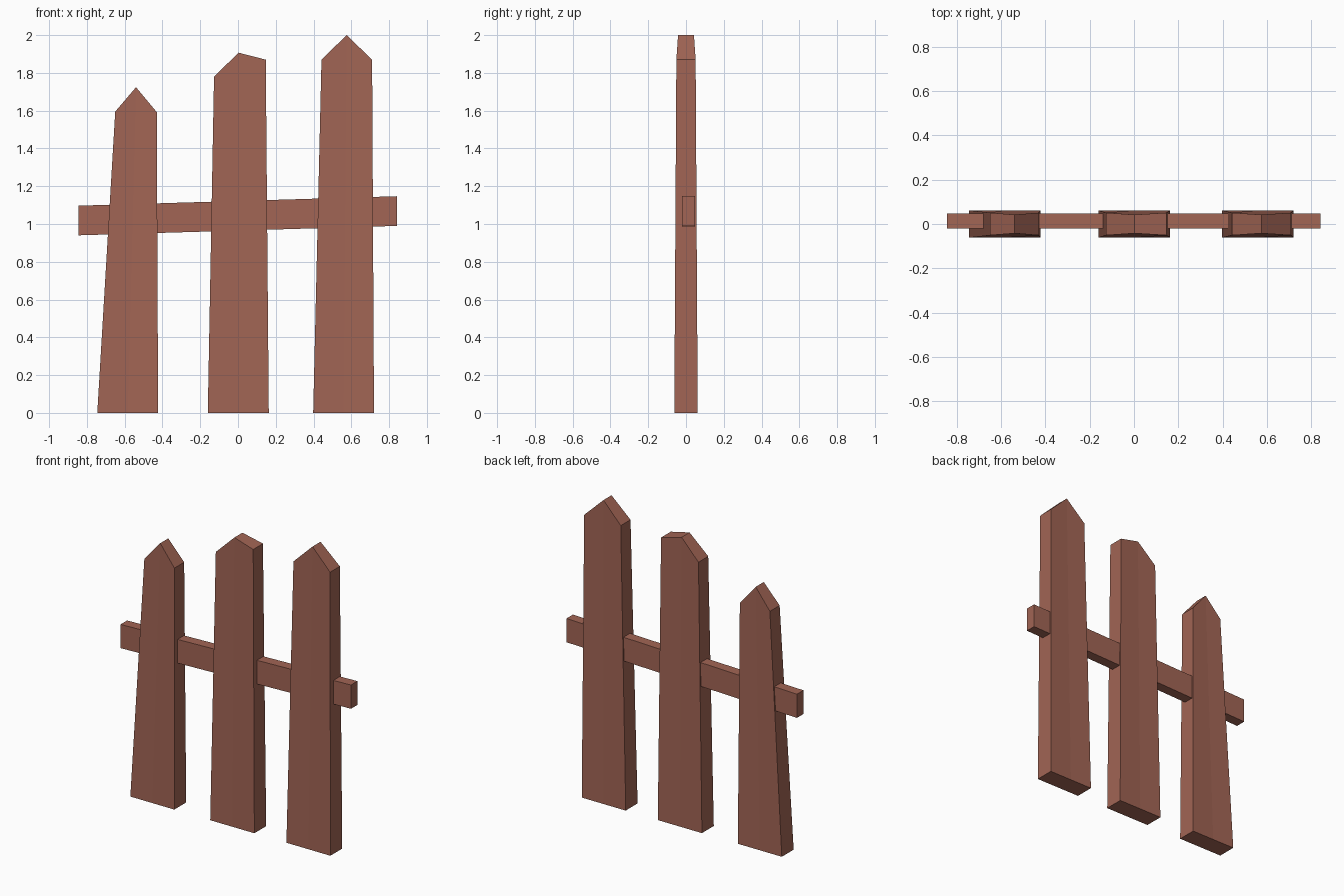
import bpy

if "Cube" in bpy.data.objects:
    bpy.data.objects.remove(bpy.data.objects["Cube"])

wood = bpy.data.materials.new("wood")
wood.diffuse_color = (0.36, 0.13, 0.09, 1)
wood.use_nodes = True
wood.node_tree.nodes["Principled BSDF"].inputs["Base Color"].default_value = wood.diffuse_color


def make_object(name, verts, faces):
    mesh = bpy.data.meshes.new(name)
    mesh.from_pydata(verts, [], faces)
    mesh.materials.append(wood)
    obj = bpy.data.objects.new(name, mesh)
    bpy.context.collection.objects.link(obj)


def picket(name, base, left, peak, right):
    """Tapered board: outline in x/z, thinner towards the point."""
    outline = [(base[0], 0, 0.062), ((base[0] + base[1]) / 2, 0, 0.062),
               (base[1], 0, 0.062), (*right, 0.051), (*peak, 0.042), (*left, 0.051)]
    verts = [(x, s * d, z) for s in (-1, 1) for x, z, d in outline]
    n = len(outline)
    faces = [(0, 1, 4, 5), (1, 2, 3, 4),            # front halves
             (11, 10, 7, 6), (10, 9, 8, 7)]         # back halves
    faces += [(i, i + n, (i + 1) % n + n, (i + 1) % n) for i in range(n)]
    make_object(name, verts, faces)


# Pickets: base x range, left shoulder, peak, right shoulder
picket("picket_left", (-0.745, -0.423), (-0.65, 1.595), (-0.54, 1.724), (-0.43, 1.592))
picket("picket_middle", (-0.16, 0.163), (-0.127, 1.78), (0.003, 1.907), (0.147, 1.87))
picket("picket_right", (0.398, 0.72), (0.442, 1.87), (0.575, 2.0), (0.71, 1.87))

# Slightly sloping rail through the pickets
ends = [(-0.845, 0.94, 1.097), (0.842, 0.99, 1.147)]
rail = [v for x, lo, hi in ends
        for v in ((x, -0.021, lo), (x, 0.047, lo), (x, 0.047, hi), (x, -0.021, hi))]
make_object("rail", rail, [(3, 2, 1, 0), (4, 5, 6, 7)] +
            [(i, (i + 1) % 4, (i + 1) % 4 + 4, i + 4) for i in range(4)])

# Make all face normals point outwards
import bmesh
for obj in bpy.context.collection.objects:
    bm = bmesh.new()
    bm.from_mesh(obj.data)
    bmesh.ops.recalc_face_normals(bm, faces=bm.faces[:])
    bm.to_mesh(obj.data)
    bm.free()
